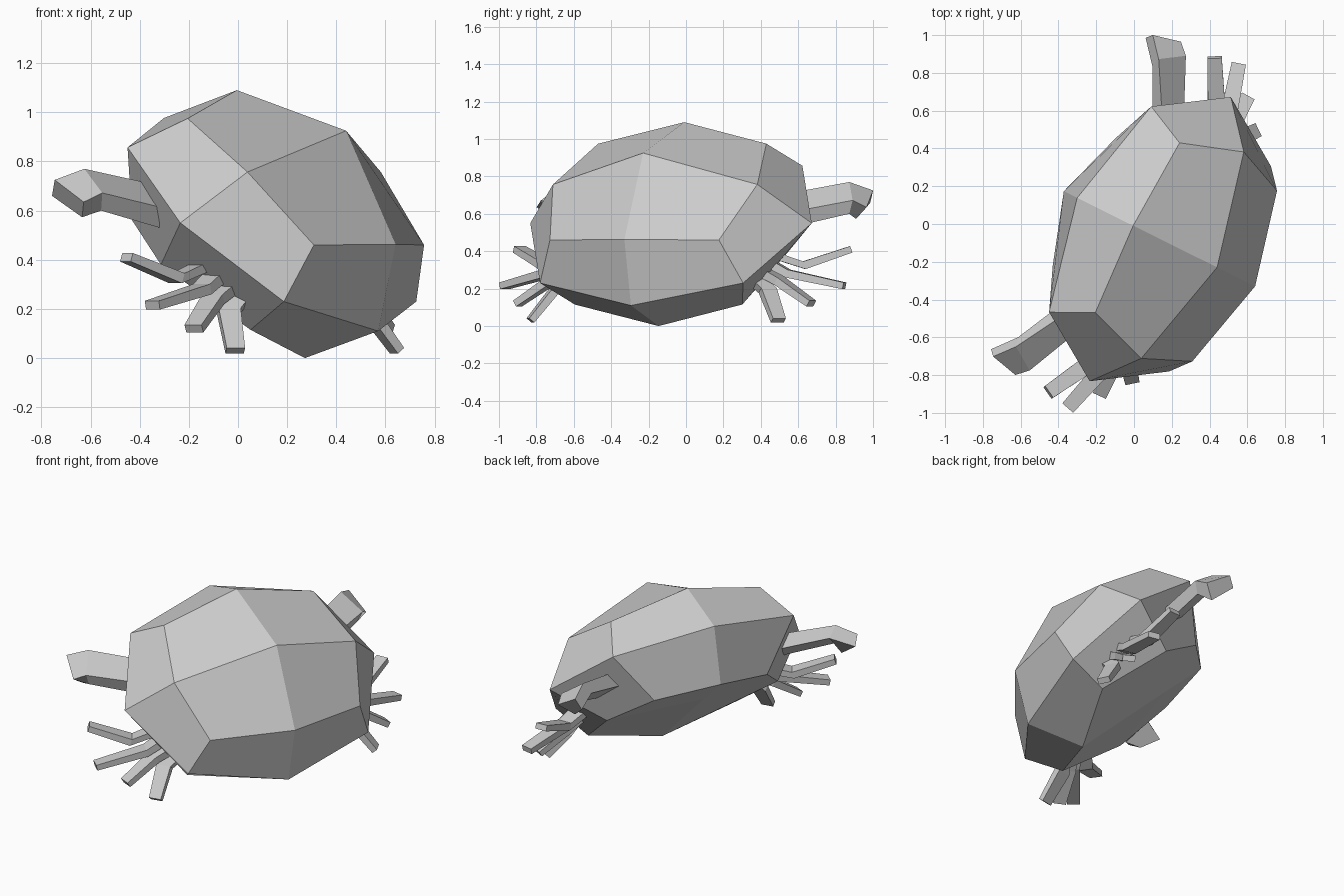
import bpy, math
from mathutils import Vector, Matrix

if "Cube" in bpy.data.objects:
    bpy.data.objects.remove(bpy.data.objects["Cube"])

# The crab is built along its own axes (x forward, y sideways), then turned
PLACE = (Matrix.Rotation(math.radians(-26.4), 4, 'Z')
         @ Matrix.Translation((0, -0.01, 0)))


def make(name, verts, faces, mirror=False):
    mesh = bpy.data.meshes.new(name)
    mesh.from_pydata([tuple(v) for v in verts], [], faces)
    mesh.update()
    ob = bpy.data.objects.new(name, mesh)
    bpy.context.collection.objects.link(ob)
    ob.matrix_world = PLACE
    if mirror:
        m = ob.modifiers.new("Mirror", 'MIRROR')
        m.use_axis = (False, True, False)
        m.use_mirror_merge = False
    return ob


def loft(name, rings):
    """Closed four-sided prism through the rings, mirrored to both sides."""
    verts = [v for r in rings for v in r]
    faces = [(0, 1, 2, 3), tuple(len(verts) - 1 - i for i in range(4))]
    for k in range(len(rings) - 1):
        for i in range(4):
            j = (i + 1) % 4
            faces.append((4*k + j, 4*k + i, 4*k + 4 + i, 4*k + 4 + j))
    return make(name, verts, faces, True)


# Shell: middle outline, side outline, and one point on each flank
middle = [(0, 1.09), (.496, .925), (.721, .463), (.642, .11),
          (.309, 0), (-.2, .45), (-.41, .63), (-.331, .977)]
side = [(.025, .975, .502), (.351, .757, .61), (.60, .46, .504), (.514, .23, .606),
        (.31, .115, .50), (-.06, .38, .575), (-.287, .56, .38), (-.195, .857, .608)]
verts = [(x, 0, z) for x, z in middle]
verts += [(x, y, z) for x, z, y in side] + [(x, -y, z) for x, z, y in side]
verts += [(.16, .84, .55), (.16, -.84, .55)]
faces = []
for i in range(8):
    j = (i + 1) % 8
    faces += [(i, 8 + i, 8 + j, j), (i, j, 16 + j, 16 + i)]
for i in (1, 3, 5, 7):
    j, k = (i + 1) % 8, (i + 2) % 8
    faces += [(24, 8 + k, 8 + j, 8 + i), (25, 16 + i, 16 + j, 16 + k)]
make("shell", verts, faces)

# Claws: bent arms, rings go top back, top front, bottom front, bottom back
base = [(-.11, .57, .71), (-.004, .61, .605), (-.02, .59, .52), (-.14, .51, .63)]
elbow = [(-.271, .85, .77), (-.15, .93, .672), (-.17, .90, .60), (-.283, .80, .70)]
tip = [(-.356, .95, .725), (-.207, .985, .635), (-.258, .897, .573), (-.383, .92, .66)]
loft("claws", [base, elbow, tip])

# Walking legs: root, knee, foot, thinning toward the foot
legs = [
    ((.17, .58, .39), (.11, .77, .325), (-.01, .99, .41)),
    ((.22, .57, .36), (.20, .72, .28), (.12, 1.015, .215)),
    ((.26, .56, .31), (.233, .685, .24), (.24, .877, .12)),
    ((.30, .55, .27), (.28, .637, .19), (.36, .74, .03)),
]
for n, path in enumerate(legs):
    root, knee, foot = (Vector(p) for p in path)
    d = (foot - knee).normalized()
    across = Vector((d.y, -d.x, 0)).normalized() * .038
    up = across.cross(d).normalized() * .018
    rings = []
    for p, s in ((root, 1.4), (knee, 1.2), (foot, 1)):
        a, u = across * s, up * s
        rings.append([p - a + u, p + a + u, p + a - u, p - a - u])
    loft("leg_pair_%d" % (n + 1), rings)
